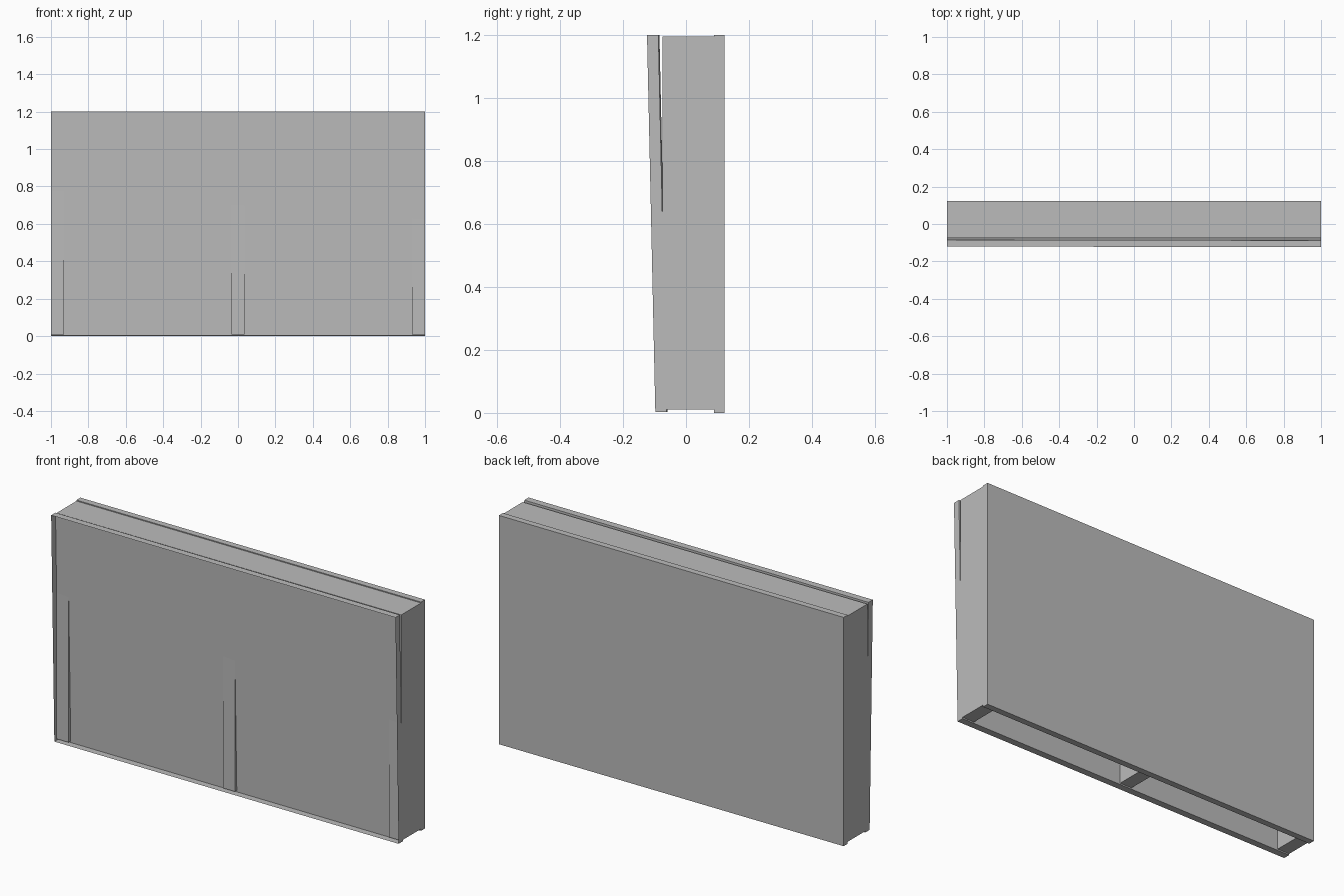
import bpy, bmesh

if "Cube" in bpy.data.objects:
    bpy.data.objects.remove(bpy.data.objects["Cube"])

grey = bpy.data.materials.new("plain grey")
grey.diffuse_color = (0.5, 0.5, 0.5, 1)
grey.use_nodes = True
grey.node_tree.nodes["Principled BSDF"].inputs["Base Color"].default_value = grey.diffuse_color


def box(name, x, y, z, open_front=False, shift=None):
    """Box between the given ranges; optionally open at -y and sheared in y."""
    bm = bmesh.new()
    bmesh.ops.create_cube(bm, size=1)
    if open_front:
        bm.normal_update()
        front = [f for f in bm.faces if f.normal.y < -0.9]
        bmesh.ops.delete(bm, geom=front, context='FACES_ONLY')
    for v in bm.verts:
        v.co = [r[0] if c < 0 else r[1] for c, r in zip(v.co, (x, y, z))]
    if shift:
        for v in bm.verts:
            v.co.y += shift(v.co)
    mesh = bpy.data.meshes.new(name)
    bm.to_mesh(mesh)
    bm.free()
    mesh.materials.append(grey)
    ob = bpy.data.objects.new(name, mesh)
    bpy.context.collection.objects.link(ob)
    return ob


DEPTH = (-0.075, 0.089)          # timber frame depth
LOW, HIGH = 0.01, 1.195          # timber frame height
T = 0.035                        # timber thickness

# Flat back board
box("back_board", (-1, 1), (0.089, 0.122), (0, 1.2))

# Front board: leans outwards, slightly twisted, open shell at the front
box("front_board", (-1, 1), (-0.0956, -0.0596), (0.003, 1.2), True,
    lambda p: -0.022 * p.z - 0.0017 * p.x)

# Doubled uprights at both ends
for side, s in (("left", -1), ("right", 1)):
    box(side + "_outer_stud", sorted((s, s * (1 - T))), DEPTH, (LOW, HIGH))
    box(side + "_inner_stud", sorted((s * (1 - T), s * (1 - 2 * T))),
        DEPTH, (LOW, HIGH - T))

# Middle upright and top rail
box("middle_stud", (-T, T), DEPTH, (LOW, HIGH - T))
box("top_rail", (-1 + T, 1 - T), DEPTH, (HIGH - T, HIGH))
